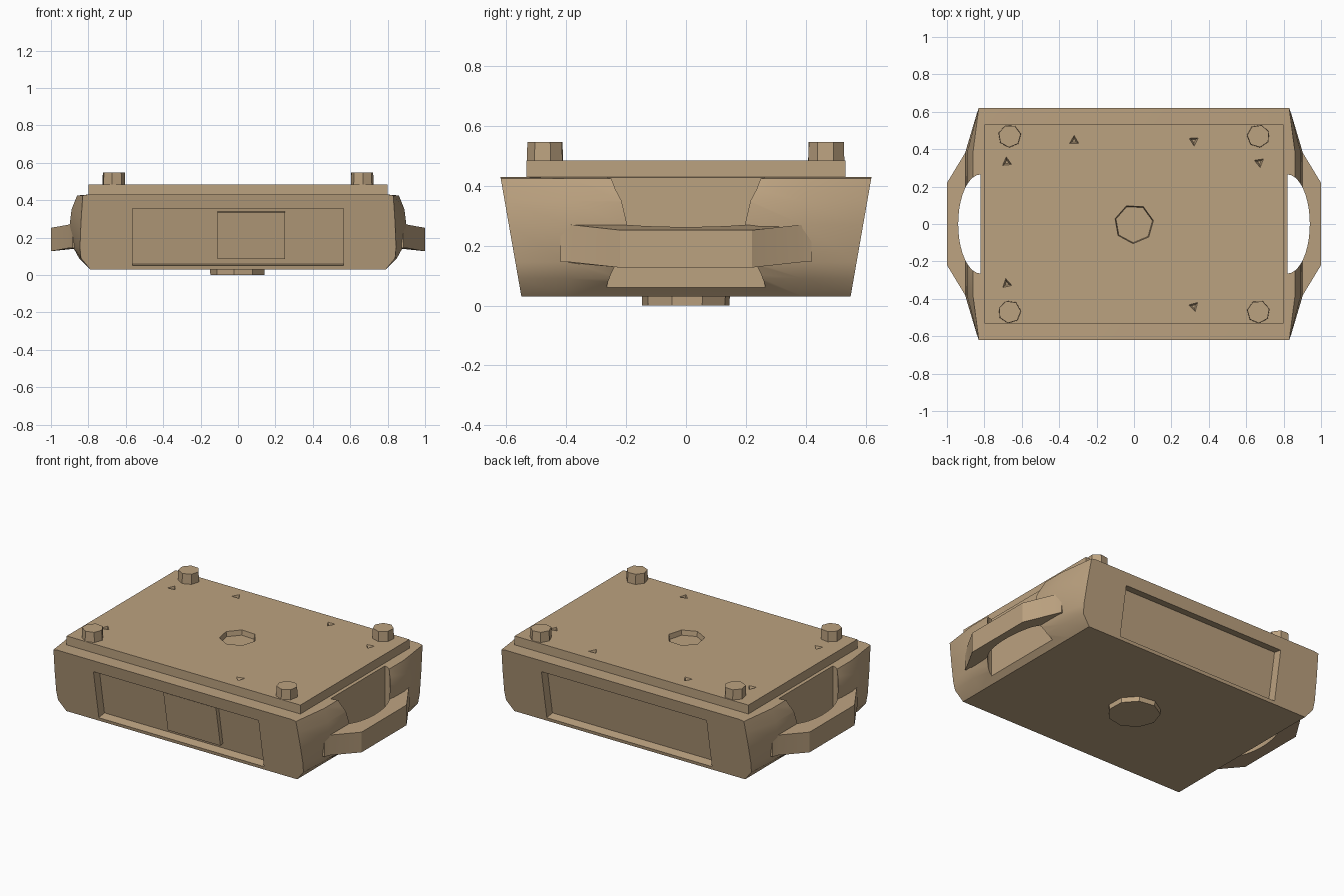
import bpy, bmesh, math
from mathutils import Matrix, Vector

if "Cube" in bpy.data.objects:
    bpy.data.objects.remove(bpy.data.objects["Cube"])

tan = bpy.data.materials.new("desert_tan")
tan.use_nodes = True
TAN_RGBA = (0.50, 0.36, 0.215, 1)
tan.diffuse_color = TAN_RGBA
tan.node_tree.nodes["Principled BSDF"].inputs["Base Color"].default_value = TAN_RGBA

TILT = math.atan2(0.07, 0.40)      # lean of the front and back walls


def wall_y(z):
    return 0.55 + (z - 0.03) * math.tan(TILT)


def finish(bm, name):
    bmesh.ops.recalc_face_normals(bm, faces=bm.faces)
    mesh = bpy.data.meshes.new(name)
    bm.to_mesh(mesh)
    bm.free()
    mesh.materials.append(tan)
    obj = bpy.data.objects.new(name, mesh)
    bpy.context.collection.objects.link(obj)
    return obj


def box(name, size, matrix):
    bm = bmesh.new()
    bmesh.ops.create_cube(bm, size=1, matrix=matrix @ Matrix.Diagonal((*size, 1)))
    return finish(bm, name)


def frustum(name, sides, r_low, r_top, x, y, z0, z1, turn=0.0):
    bm = bmesh.new()
    place = Matrix.Translation((x, y, (z0 + z1) / 2)) @ Matrix.Rotation(turn, 4, "Z")
    bmesh.ops.create_cone(bm, cap_ends=True, segments=sides, radius1=r_low,
                          radius2=r_top, depth=z1 - z0, matrix=place)
    return finish(bm, name)


def prism(name, outline, z0, z1):
    bm = bmesh.new()
    low = [bm.verts.new((x, y, z0)) for x, y in outline]
    top = [bm.verts.new((x, y, z1)) for x, y in outline]
    bm.faces.new(low)
    bm.faces.new(top)
    for i in range(len(low)):
        j = (i + 1) % len(low)
        bm.faces.new((low[i], low[j], top[j], top[i]))
    return finish(bm, name)


def cut(obj, cutter):
    cutter.hide_render = True
    mod = obj.modifiers.new("cut", "BOOLEAN")
    mod.operation, mod.solver, mod.object = "DIFFERENCE", "EXACT", cutter
    bpy.context.view_layer.objects.active = obj
    bpy.ops.object.modifier_apply(modifier=mod.name)
    bpy.data.objects.remove(cutter)


def smooth(obj, degrees):
    bpy.ops.object.select_all(action="DESELECT")
    obj.select_set(True)
    bpy.context.view_layer.objects.active = obj
    bpy.ops.object.shade_smooth_by_angle(angle=math.radians(degrees))


def on_wall(side, x, z, inward=0.0):
    """Frame on the leaning front (-1) or back (+1) wall."""
    return (Matrix.Translation((x, side * wall_y(z), z))
            @ Matrix.Rotation(-side * TILT, 4, "X")
            @ Matrix.Translation((0, -side * inward, 0)))


# Body: half profile as (height, half width at the ends, half width mid-length)
PROFILE = [(0.43, 0.80, 0.80), (0.425, 0.83, 0.86), (0.35, 0.835, 0.89),
           (0.27, 0.84, 0.90), (0.145, 0.845, 0.88), (0.09, 0.84, 0.85),
           (0.03, 0.79, 0.79)]
bm = bmesh.new()
rings = []
for side, mid in ((-1, False), (-1, True), (1, True), (1, False)):
    right = [Vector((m if mid else e, side * (0.39 if mid else wall_y(z)), z))
             for z, e, m in PROFILE]
    left = [Vector((-p.x, p.y, p.z)) for p in reversed(right)]
    rings.append([bm.verts.new(p) for p in right + left])
for a, b in zip(rings, rings[1:]):
    for i in range(len(a)):
        j = (i + 1) % len(a)
        bm.faces.new((a[i], a[j], b[j], b[i]))
bm.faces.new(rings[0])
bm.faces.new(rings[-1])
body = finish(bm, "body")


# Elliptical hand gap shared by the body sides and the handles
def hand_gap(side):
    arc = [math.pi * (i / 20 - 0.5) for i in range(21)]
    return prism("hand_gap", [(side * (0.82 + 0.12 * math.cos(a)),
                               0.265 * math.sin(a)) for a in arc], -0.1, 0.6)


for side, label in ((1, "left"), (-1, "right")):
    cut(body, hand_gap(side))
    outline = [(0.83, -0.42), (0.885, -0.42), (0.90, -0.385), (1.0, -0.22),
               (1.0, 0.22), (0.90, 0.385), (0.885, 0.42), (0.83, 0.42)]
    handle = prism(label + "_handle", [(side * x, y) for x, y in outline], 0.145, 0.27)
    for v in handle.data.vertices:      # the grip droops slightly outwards
        v.co.z -= max(0.0, abs(v.co.x) - 0.90) * 0.18
    cut(handle, hand_gap(side))
    smooth(handle, 20)

# Long recesses in the front and back walls
DEPTH = 0.055
for side in (-1, 1):
    cut(body, box("wall_recess", (1.13, 2 * DEPTH, 0.31), on_wall(side, 0, 0.2025)))
smooth(body, 30)

# Raised square panel inside the front recess
box("front_panel", (0.36, 0.05, 0.254), on_wall(-1, 0.07, 0.205, DEPTH))

# Top plate with a shallow centre socket and small pits
plate = box("top_plate", (1.6, 1.065, 0.06), Matrix.Translation((0, 0, 0.455)))
cut(plate, frustum("socket", 7, 0.10, 0.106, 0, 0, 0.455, 0.49, 0.4))
PITS = [(-0.32, 0.445), (0.32, 0.445), (-0.68, 0.33), (0.67, 0.33),
        (-0.68, -0.32), (0.32, -0.44)]
for i, (x, y) in enumerate(PITS):
    cut(plate, frustum("pit", 3, 0.012, 0.03, x, y, 0.46, 0.487, i * 1.1))

# Corner bolts
for sx in (-1, 1):
    for sy in (-1, 1):
        frustum("bolt_" + ("left" if sx > 0 else "right")
                + ("_back" if sy > 0 else "_front"), 7, 0.062, 0.060,
                sx * 0.665, sy * 0.47, 0.48, 0.547, sx + 0.5 * sy)

# Round boss under the body
frustum("bottom_boss", 9, 0.148, 0.150, 0, 0, 0.0, 0.04, 0.2)
